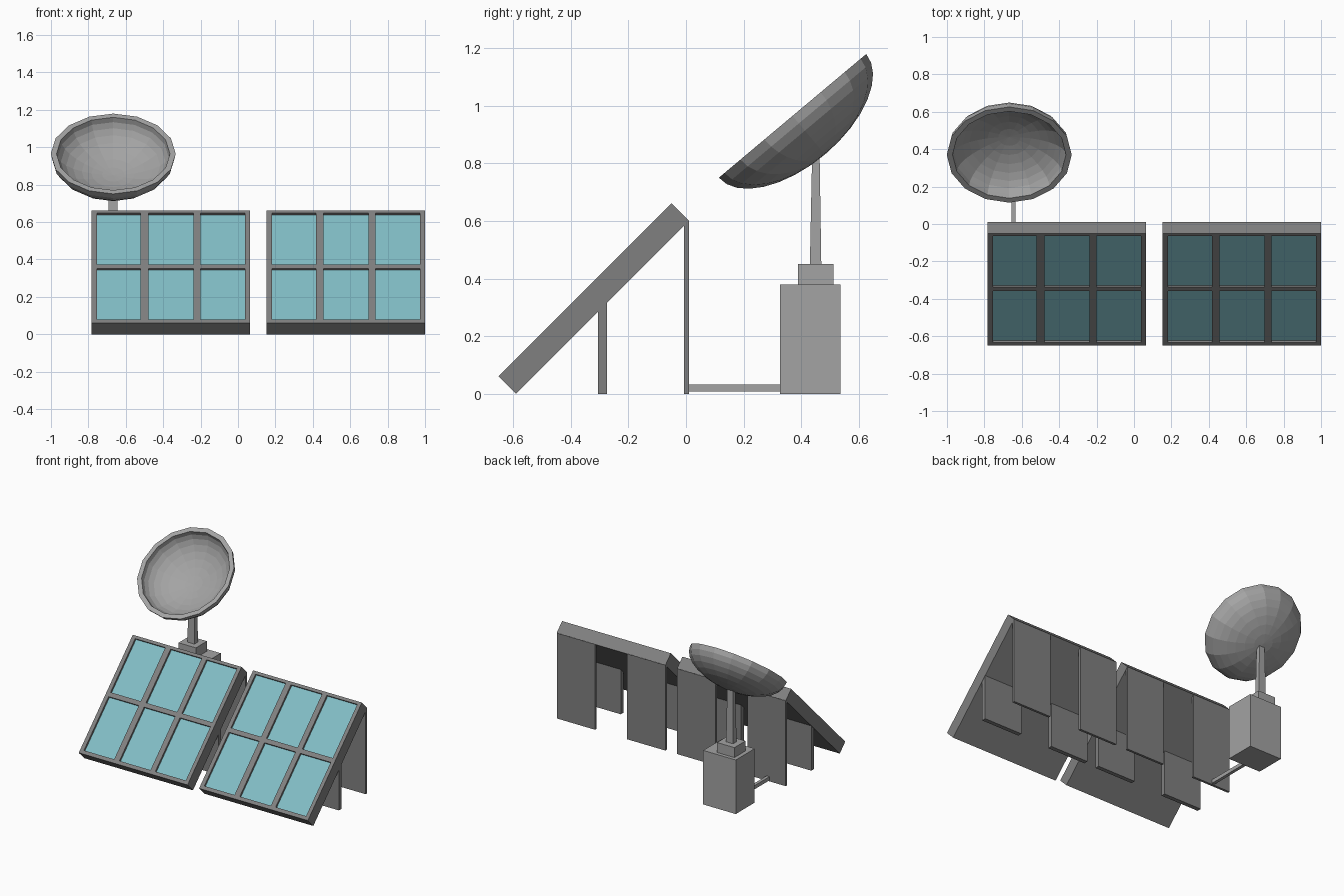
import bpy, bmesh, math
from mathutils import Vector, Matrix

if "Cube" in bpy.data.objects:
    bpy.data.objects.remove(bpy.data.objects["Cube"])


def material(name, r, g, b):
    m = bpy.data.materials.new(name)
    m.diffuse_color = (r, g, b, 1)
    m.use_nodes = True
    m.node_tree.nodes["Principled BSDF"].inputs["Base Color"].default_value = m.diffuse_color
    return m


glass_mat = material("glass", 0.22, 0.51, 0.56)
dark_mat = material("dark_grey", 0.217, 0.217, 0.217)
mid_mat = material("mid_grey", 0.367, 0.367, 0.367)


def finish(bm, name, mat):
    bmesh.ops.recalc_face_normals(bm, faces=bm.faces)
    me = bpy.data.meshes.new(name)
    bm.to_mesh(me)
    bm.free()
    ob = bpy.data.objects.new(name, me)
    bpy.context.collection.objects.link(ob)
    me.materials.append(mat)
    return ob


def add_box(bm, lo, hi):
    lo, hi = Vector(lo), Vector(hi)
    m = Matrix.Translation((lo + hi) / 2) @ Matrix.Diagonal((*(hi - lo), 1))
    return bmesh.ops.create_cube(bm, size=1, matrix=m)["verts"]


def box(name, lo, hi, mat):
    bm = bmesh.new()
    add_box(bm, lo, hi)
    return finish(bm, name, mat)


# Solar panels: slab lying along a 45 degree slope, with 3 x 2 sunken windows
W, L, T, RECESS = 0.846, 0.849, 0.086, 0.014
COLS = [(0.028, 0.263), (0.304, 0.546), (0.583, 0.820)]
ROWS = [(0.025, 0.412), (0.443, 0.829)]


def panel(tag, x0):
    slope = Matrix.Translation((x0, -0.59, 0)) @ Matrix.Rotation(math.radians(45), 4, "X")
    bm = bmesh.new()
    add_box(bm, (0, 0, 0), (W, L, T))
    for axis, spans in ((0, COLS), (1, ROWS)):
        for cut in [c for s in spans for c in s]:
            p = Vector((0, 0, 0))
            n = Vector((0, 0, 0))
            p[axis], n[axis] = cut, 1
            bmesh.ops.bisect_plane(bm, geom=bm.verts[:] + bm.edges[:] + bm.faces[:],
                                   plane_co=p, plane_no=n)

    def is_window(f):
        c = f.calc_center_median()
        return (c.z > T - 1e-4 and any(a < c.x < b for a, b in COLS)
                and any(a < c.y < b for a, b in ROWS))
    wins = [f for f in bm.faces if is_window(f)]
    res = bmesh.ops.extrude_discrete_faces(bm, faces=wins)["faces"]
    bmesh.ops.translate(bm, verts=[v for f in res for v in f.verts], vec=(0, 0, -RECESS - 0.004))
    bm.transform(slope)
    finish(bm, "panel_frame_" + tag, dark_mat)

    # Glass panes
    bm = bmesh.new()
    for a, b in COLS:
        for c, d in ROWS:
            add_box(bm, (a, c, T - RECESS - 0.006), (b, d, T - RECESS))
    bm.transform(slope)
    finish(bm, "panel_glass_" + tag, glass_mat)

    # Board legs under both ends
    for side, a in (("left", x0), ("right", x0 + W - 0.3)):
        e = 0.001
        box(f"front_leg_{tag}_{side}", (a + e, -0.305, 0), (a + 0.3 - e, -0.275, 0.325), dark_mat)
        box(f"back_leg_{tag}_{side}", (a + e, -0.007, 0), (a + 0.3 - e, 0.01, 0.601), dark_mat)


panel("left", -0.783)
panel("right", 0.153)

# Equipment box, mast socket and cable duct
box("equipment_box", (-0.763, 0.327, 0), (-0.510, 0.537, 0.38), mid_mat)
box("mast_socket", (-0.735, 0.389, 0.375), (-0.600, 0.512, 0.45), mid_mat)
box("cable_duct", (-0.656, 0.005, 0.007), (-0.634, 0.33, 0.033), mid_mat)

# Tapered mast
bm = bmesh.new()
for v in add_box(bm, (-0.695, 0.430, 0.44), (-0.640, 0.470, 0.83)):
    if v.co.z > 0.6:
        v.co.x = -0.667 + (v.co.x + 0.667) * 0.8
        v.co.y = 0.451 + (v.co.y - 0.45) * 0.65
finish(bm, "mast", mid_mat)

# Dish: flattened bowl spun from an outer and an inner arc
SEG, STEPS = 16, 8
arc = [math.pi / 2 * i / STEPS for i in range(STEPS + 1)]
profile = [(0.334 * math.sin(t), -0.175 * math.cos(t)) for t in arc]
profile += [(0.303 * math.sin(t), -0.148 * math.cos(t)) for t in reversed(arc)]
bm = bmesh.new()
vs = [bm.verts.new((r, 0, z)) for r, z in profile]
es = [bm.edges.new(p) for p in zip(vs, vs[1:])]
bmesh.ops.spin(bm, geom=vs + es, cent=(0, 0, 0), axis=(0, 0, 1),
               angle=2 * math.pi, steps=SEG, use_merge=True)
bmesh.ops.remove_doubles(bm, verts=bm.verts, dist=1e-4)
bm.transform(Matrix.Translation((-0.667, 0.37, 0.965)) @ Matrix.Rotation(math.radians(40), 4, "X"))
finish(bm, "dish", mid_mat)
